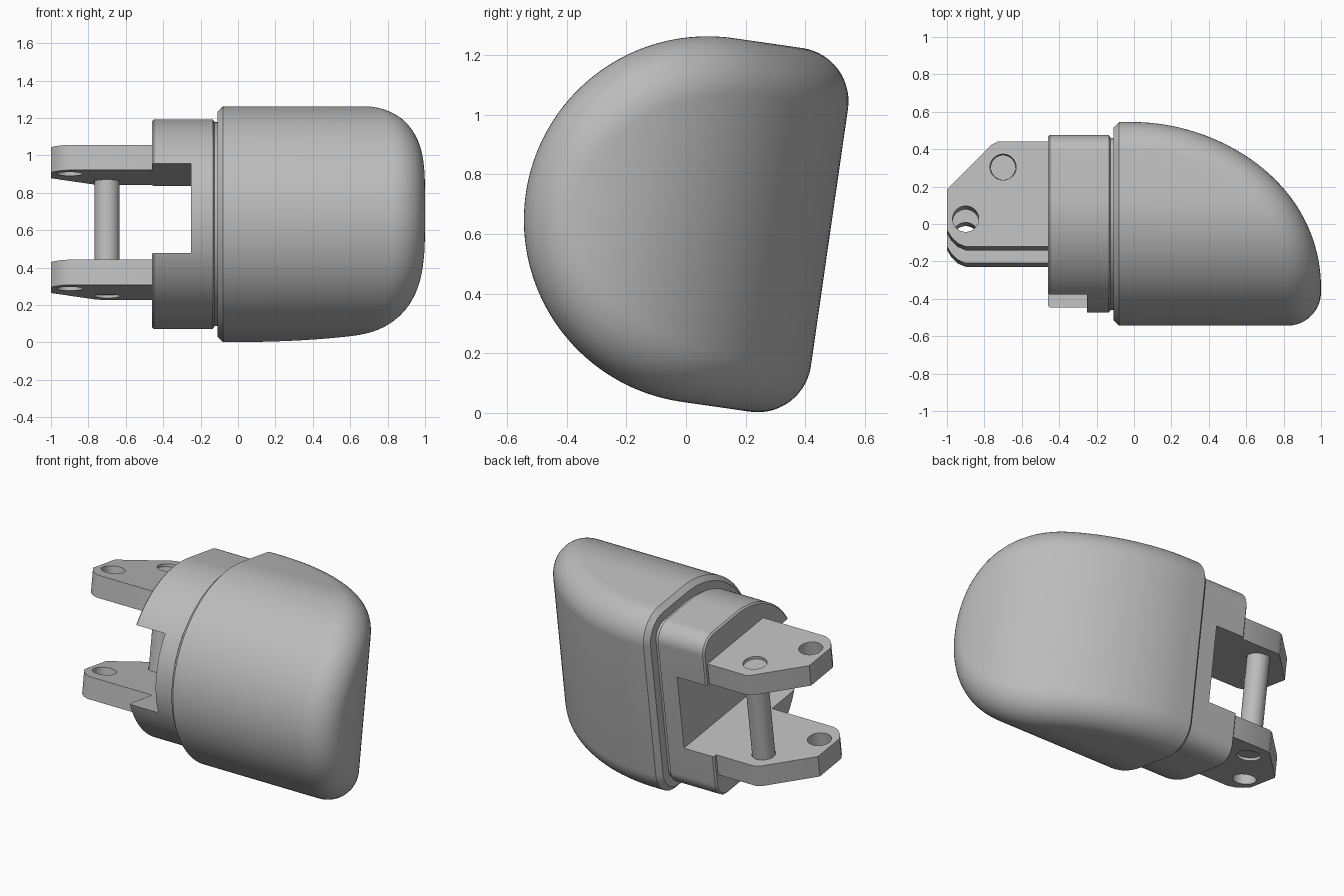
import bpy, bmesh, math
from mathutils import Vector

if "Cube" in bpy.data.objects:
    bpy.data.objects.remove(bpy.data.objects["Cube"])

TILT = math.radians(-8.2)
ORIGIN = (0, 0.003, 0.657)
ROUND = 0.18          # edge rounding of the D-shaped body
RAD = 0.436           # inner radius of the round side
MID = 0.07            # y of the round side's centre
FLAT = 0.303          # inner y of the flat side

grey = bpy.data.materials.new("plain_grey")
grey.use_nodes = True
grey.diffuse_color = (0.5, 0.5, 0.5, 1)
grey.node_tree.nodes["Principled BSDF"].inputs["Base Color"].default_value = (0.5, 0.5, 0.5, 1)


def finish(name, bm):
    """Turn a bmesh into a tilted, shaded object."""
    bmesh.ops.recalc_face_normals(bm, faces=bm.faces[:])
    mesh = bpy.data.meshes.new(name)
    bm.to_mesh(mesh)
    bm.free()
    mesh.materials.append(grey)
    ob = bpy.data.objects.new(name, mesh)
    bpy.context.collection.objects.link(ob)
    ob.location = ORIGIN
    ob.rotation_euler = (TILT, 0, 0)
    return ob


def skin(bm, rows, closed=False):
    """Quads between neighbouring rows of points."""
    grid = [[bm.verts.new(p) for p in row] for row in rows]
    n = len(grid[0])
    for a, b in zip(grid, grid[1:]):
        for j in range(n if closed else n - 1):
            k = (j + 1) % n
            bm.faces.new((a[j], a[k], b[k], b[j]))
    return grid


def cylinder(name, radius, low, high, x, y, top_radius=None, along_x=False):
    bm = bmesh.new()
    bmesh.ops.create_cone(bm, cap_ends=True, segments=48, radius1=radius,
                          radius2=top_radius or radius, depth=high - low)
    for v in bm.verts:
        h = v.co.z + (low + high) / 2
        v.co = (h, y + v.co.x, v.co.y) if along_x else (x + v.co.x, y + v.co.y, h)
    return finish(name, bm)


def box(name, lo, hi):
    bm = bmesh.new()
    bmesh.ops.create_cube(bm, size=1)
    for v in bm.verts:
        v.co = [a if c < 0 else b for c, a, b in zip(v.co, lo, hi)]
    return finish(name, bm)


def cut(ob, cutter):
    cutter.hide_render = True
    mod = ob.modifiers.new("cut", "BOOLEAN")
    mod.operation = "DIFFERENCE"
    mod.solver = "EXACT"
    mod.object = cutter
    bpy.context.view_layer.objects.active = ob
    bpy.ops.object.modifier_apply(modifier=mod.name)
    bpy.data.objects.remove(cutter)


def d_outline(x, off):
    """D-shaped section at x, grown by off from the inner D."""
    pts = []
    for start, end, steps, cy, cz, r in (
            (90, 270, 64, MID, 0, RAD + off),
            (270, 360, 16, FLAT, -RAD, off),
            (0, 90, 16, FLAT, RAD, off)):
        for i in range(steps + 1):
            a = math.radians(start + (end - start) * i / steps)
            pts.append((x, cy + r * math.cos(a), cz + r * math.sin(a)))
    return pts


# Rounded body: back curves round to the front, all edges rolled over
def body_row(edge, side, back, base=True):
    pts = []
    if base:
        for x, off in ((-0.11, ROUND - 0.03), (-0.08, ROUND)):
            pts.append(Vector((x, edge.y, edge.z)) + side * off)
    off = ROUND if base or edge.x > -0.1 else ROUND - 0.03
    arc = [edge + side.slerp(back, j / 14) * off for j in range(15)]
    if not base:
        pts = [arc[0], arc[0]]
    pts += arc
    return pts + [Vector((p.x, p.y, -p.z)) for p in reversed(pts)]


LENGTH, POWER = 0.82, 1.9
DEPTH = FLAT - MID + RAD
up, behind = Vector((0, 0, 1)), Vector((0, 1, 0))
rows = [body_row(Vector((-0.11, FLAT, RAD)), up, behind, False),
        body_row(Vector((-0.08, FLAT, RAD)), up, behind)]
STEPS = 56
for i in range(STEPS + 1):
    s = math.pi / 2 * (1 - (1 - i / STEPS) ** 2)
    x = LENGTH * max(0, math.sin(s)) ** (2 / POWER)
    w = DEPTH * max(0, math.cos(s)) ** (2 / POWER)
    y = MID - RAD + w
    z = RAD if y > MID else math.sqrt(max(0, RAD ** 2 - (y - MID) ** 2))
    side = up if y > MID else Vector((0, y - MID, z)).normalized()
    back = Vector((x ** (POWER - 1) / LENGTH ** POWER,
                   w ** (POWER - 1) / DEPTH ** POWER, 0)).normalized()
    rows.append(body_row(Vector((x, y, z)), side, back))
bm = bmesh.new()
skin(bm, rows)
bmesh.ops.remove_doubles(bm, verts=bm.verts[:], dist=1e-5)
bmesh.ops.holes_fill(bm, edges=[e for e in bm.edges if e.is_boundary], sides=0)
body = finish("rounded_body", bm)

# Neck with a thin groove next to the body
bm = bmesh.new()
rings = skin(bm, [d_outline(x, off) for x, off in (
    (-0.46, 0.10), (-0.45, 0.11), (-0.135, 0.11), (-0.125, 0.095), (-0.105, 0.095))], True)
bm.faces.new(rings[0])
bm.faces.new(rings[-1])
bmesh.ops.remove_doubles(bm, verts=bm.verts[:], dist=1e-5)
neck = finish("forked_neck", bm)
GAP = 0.242
cut(neck, box("slot_cutter", (-0.6, -1, -GAP), (-0.25, 1, GAP)))
cut(neck, cylinder("socket_cutter", 0.12, -0.26, -0.16, 0, 0.1, 0.08, True))

# Two lugs, each with a hinge hole and a pin hole
PIN = (-0.70, 0.25)
HOLE = (-0.90, -0.03)
profile = [(-0.45, 0.387), (-0.73, 0.387), (-0.76, 0.372), (-1, 0.13), (-1, -0.09),
           (-0.975, -0.13), (-0.94, -0.163), (-0.90, -0.18), (-0.45, -0.18)]
lugs = []
for name, low in (("upper_lug", GAP), ("lower_lug", -GAP - 0.136)):
    bm = bmesh.new()
    face = bm.faces.new([bm.verts.new((x, y, low)) for x, y in profile])
    grown = bmesh.ops.extrude_face_region(bm, geom=[face])["geom"]
    bmesh.ops.translate(bm, vec=(0, 0, 0.136),
                        verts=[g for g in grown if isinstance(g, bmesh.types.BMVert)])
    lug = finish(name, bm)
    for x, y in (HOLE, PIN):
        cut(lug, cylinder("hole_cutter", 0.07, -0.6, 0.6, x, y))
    lugs.append(lug)

# Cross pin, slightly recessed in the lugs
pin = cylinder("cross_pin", 0.067, -0.362, 0.362, *PIN)

# Smooth shading with sharp edges kept
bpy.ops.object.select_all(action="DESELECT")
for ob in [body, neck, pin] + lugs:
    ob.select_set(True)
bpy.context.view_layer.objects.active = body
bpy.ops.object.shade_smooth_by_angle(angle=math.radians(30))
